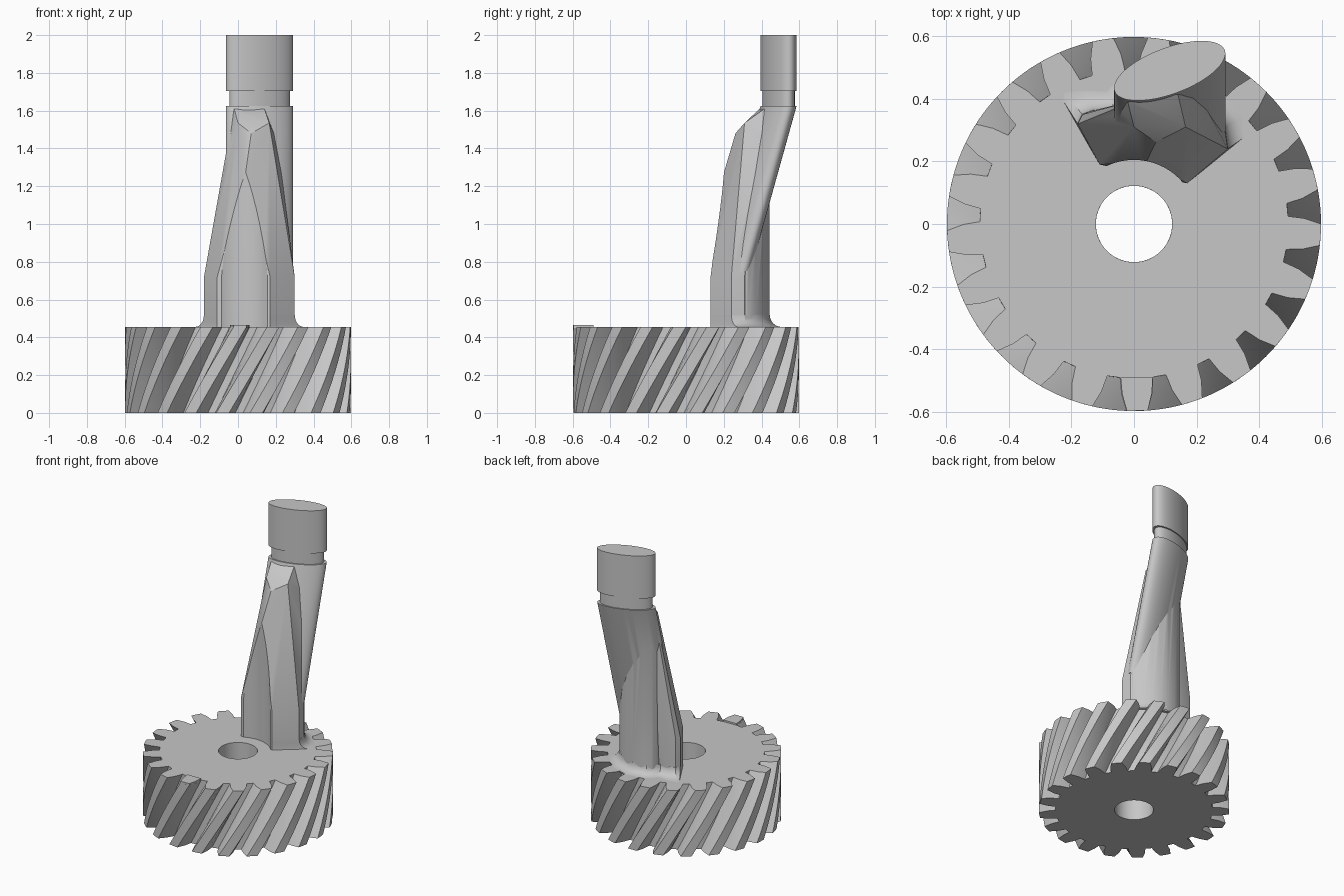
import bpy, bmesh, math
from mathutils import Vector

if "Cube" in bpy.data.objects:
    bpy.data.objects.remove(bpy.data.objects["Cube"])

steel = bpy.data.materials.new("plain_grey")
steel.diffuse_color = (0.57, 0.57, 0.57, 1)
steel.use_nodes = True
steel.node_tree.nodes["Principled BSDF"].inputs["Base Color"].default_value = steel.diffuse_color


def finish(name, bm, smooth=True):
    """Turn a bmesh into a shaded object."""
    bmesh.ops.recalc_face_normals(bm, faces=bm.faces)
    me = bpy.data.meshes.new(name)
    bm.to_mesh(me)
    bm.free()
    me.materials.append(steel)
    ob = bpy.data.objects.new(name, me)
    bpy.context.collection.objects.link(ob)
    if smooth:
        shade(ob)
    return ob


def activate(ob):
    bpy.ops.object.select_all(action='DESELECT')
    ob.select_set(True)
    bpy.context.view_layer.objects.active = ob


def shade(ob, angle=28):
    activate(ob)
    bpy.ops.object.shade_smooth_by_angle(angle=math.radians(angle))


def loft(name, rings, smooth=True):
    """Closed solid through equal-length rings of points."""
    bm = bmesh.new()
    rows = [[bm.verts.new(p) for p in r] for r in rings]
    n = len(rows[0])
    for a, b in zip(rows, rows[1:]):
        for i in range(n):
            j = (i + 1) % n
            bm.faces.new((a[i], a[j], b[j], b[i]))
    bm.faces.new(rows[0])
    bm.faces.new(rows[-1])
    return finish(name, bm, smooth)


def polar(r, deg, z):
    a = math.radians(deg)
    return (r * math.cos(a), r * math.sin(a), z)


def boolean(ob, other, op):
    m = ob.modifiers.new(op.lower(), 'BOOLEAN')
    m.operation, m.object, m.solver = op, other, 'EXACT'
    activate(ob)
    bpy.ops.object.modifier_apply(modifier=m.name)


# Helical gear with a through bore
TEETH, TOP, TWIST, PHASE = 21, 0.455, 26.0, 5.3
R_TIP, R_ROOT, R_BORE = 0.598, 0.493, 0.122
PITCH = 360 / TEETH
GAP = [(-5.3, R_TIP), (-3.4, 0.545), (-2.4, R_ROOT), (2.4, R_ROOT),
       (3.4, 0.545), (5.3, R_TIP), (PITCH / 2, R_TIP)]
outline = [(PHASE + k * PITCH + a, r) for k in range(TEETH) for a, r in GAP]
LAYERS = 12
bm = bmesh.new()
outer, inner = [], []
for l in range(LAYERS + 1):
    t = l / LAYERS
    turn = TWIST * (t - 1)
    outer.append([bm.verts.new(polar(r, a + turn, TOP * t)) for a, r in outline])
    inner.append([bm.verts.new(polar(R_BORE, a + turn, TOP * t)) for a, r in outline])
n = len(outline)
for i in range(n):
    j = (i + 1) % n
    for l in range(LAYERS):
        for s in (outer, inner):
            bm.faces.new((s[l][i], s[l][j], s[l + 1][j], s[l + 1][i]))
    for l in (0, LAYERS):
        bm.faces.new((outer[l][i], outer[l][j], inner[l][j], inner[l][i]))
finish("helical_gear", bm)

# Raised index tooth at the front
mid = PHASE + 15.5 * PITCH
tooth = [(R_ROOT, -6), (0.545, -5.0), (R_TIP, -3.2), (R_TIP, 3.2), (0.545, 5.0), (R_ROOT, 6)]
loft("index_tooth", [[polar(r, mid + a, z) for r, a in tooth] for z in (TOP - 0.005, 0.466)], False)


# Oval pin: head, neck and slanted strut share one ellipse
def oval(z, scale=1.0, cy=0.49, a=0.188, b=0.074, tilt=math.radians(20.5), n=64):
    pts = []
    for k in range(n):
        t = 2 * math.pi * k / n
        u, v = a * scale * math.cos(t), b * scale * math.sin(t)
        pts.append((0.114 + u * math.cos(tilt) - v * math.sin(tilt),
                    cy + u * math.sin(tilt) + v * math.cos(tilt), z))
    return pts


loft("pin_head", [oval(1.705), oval(2.0)])
loft("pin_neck", [oval(1.61, 0.9), oval(1.715, 0.9)])
strut = loft("slanted_strut", [oval(0.75, cy=0.246), oval(1.625)])

# Faceted pedestal with a front ridge that leans into the strut
foot = [(-.18, .32), (-.11, .19), (.17, .13), (.30, .24), (.29, .31), (.25, .35),
        (.10, .36), (-.13, .363), (-.165, .35)]
upper = [(-.065, .345, 1.27), (.04, .20, 1.27), (.23, .37, 1.27),
         (-.045, .375, 1.48), (.07, .262, 1.48), (.19, .405, 1.48),
         (.0, .31, 1.535), (.165, .31, 1.535), (-.02, .39, 1.61), (.14, .415, 1.61)]
bm = bmesh.new()
for p in [(x, y, z) for z in (0.44, 0.72) for x, y in foot] + upper:
    bm.verts.new(p)
bmesh.ops.convex_hull(bm, input=bm.verts)
bmesh.ops.delete(bm, geom=[v for v in bm.verts if not v.link_faces], context='VERTS')
bmesh.ops.dissolve_limit(bm, angle_limit=math.radians(2), verts=bm.verts, edges=bm.edges)
pedestal = finish("pedestal", bm)

# Upright rounded back whose sloped top stays hidden inside the strut
back = [(-.05, .36), (-.045, .385), (-.03, .41), (0, .43), (.04, .44), (.10, .443), (.15, .433),
        (.20, .41), (.25, .367), (.28, .33), (.288, .30), (.20, .28), (-.02, .32)]


def strut_mid(x, y):
    """Height of the strut's middle plane at a plan position."""
    return 1.62 - (0.49 - y + 0.337 * (x - 0.114)) / 0.28


upright = loft("upright_back", [[(x, y, 0.44) for x, y in back],
                                [(x, y, strut_mid(x, y)) for x, y in back]])

# Flared fillet around the foot: plan position and spread direction
BASE = [((-.18, .32), (-.75, 1.2)), ((-.11, .19), (0, 0)), ((.17, .13), (0, 0)),
        ((.30, .24), (.76, .55)), ((.29, .31), (.9, .5)), ((.25, .367), (.7, .7)),
        ((.20, .41), (.5, .86)), ((.10, .443), (.1, 1)), ((.0, .43), (-.3, .95)),
        ((-.045, .385), (-.5, .8)), ((-.06, .363), (-.4, .95)), ((-.13, .363), (-.5, 1)),
        ((-.165, .35), (-.9, 1.1))]


def flare(d, z):
    return [(x + u * d, y + v * d, z) for (x, y), (u, v) in BASE]


R = 0.062
fillet = loft("foot_fillet", [flare(R, 0.445)] + [
    flare(R * (1 - math.sin(t)) + 0.001, TOP + R * (1 - math.cos(t)))
    for t in [k * math.pi / 12 for k in range(7)]], False)

# Round clearance above the bore
clear = loft("clearance_cutter", [[polar(0.205, k * 5.625, z) for k in range(64)]
                                  for z in (0.40, 1.5)])
clear.hide_render = True
boolean(pedestal, upright, 'UNION')
boolean(pedestal, strut, 'UNION')
for part in (pedestal, fillet):
    boolean(part, clear, 'DIFFERENCE')
    shade(part, 25)
for helper in (strut, upright, clear):
    bpy.data.objects.remove(helper, do_unlink=True)
